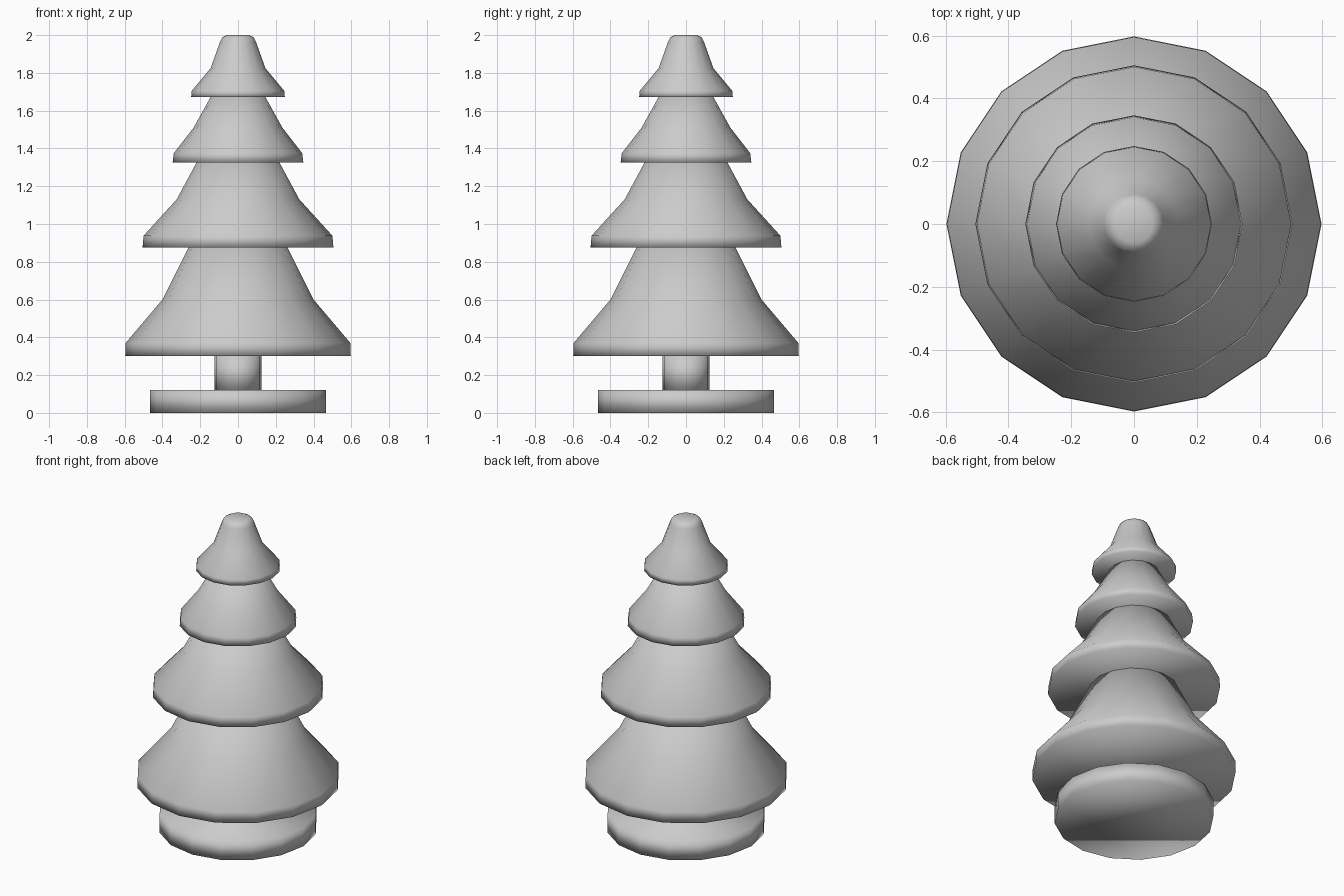
import bpy
import bmesh
from math import cos, sin, tau

SIDES = 16

cube = bpy.data.objects.get("Cube")
if cube:
    bpy.data.objects.remove(cube, do_unlink=True)

grey = bpy.data.materials.new("plain_grey")
grey.use_nodes = True
colour = (0.6, 0.6, 0.6, 1)
grey.diffuse_color = colour
grey.node_tree.nodes["Principled BSDF"].inputs["Base Color"].default_value = colour


def lathe(name, profile):
    """Turn a (radius, height) profile about z and cap both ends."""
    bm = bmesh.new()
    rings = [[bm.verts.new((r * cos(tau * i / SIDES), r * sin(tau * i / SIDES), z))
              for i in range(SIDES)] for r, z in profile]
    for low, high in zip(rings, rings[1:]):
        for i in range(SIDES):
            j = (i + 1) % SIDES
            bm.faces.new((low[i], low[j], high[j], high[i]))
    bm.faces.new(rings[0][::-1])
    bm.faces.new(rings[-1])
    mesh = bpy.data.meshes.new(name)
    bm.to_mesh(mesh)
    bm.free()
    mesh.shade_smooth()
    mesh.materials.append(grey)
    obj = bpy.data.objects.new(name, mesh)
    bpy.context.collection.objects.link(obj)
    return obj


# Stand and trunk
lathe("base_disc", [(0.465, 0), (0.465, 0.12)])
lathe("trunk", [(0.125, 0.12), (0.125, 0.3)])

# Flared branch tiers, lowest first
lathe("bottom_tier", [(0.597, 0.3), (0.595, 0.37), (0.4, 0.6), (0.262, 0.876)])
lathe("lower_middle_tier", [(0.505, 0.876), (0.5, 0.938), (0.325, 1.13), (0.22, 1.325)])
lathe("upper_middle_tier", [(0.346, 1.325), (0.34, 1.375), (0.235, 1.51), (0.145, 1.672)])

# Top tier with a rounded tip
lathe("top_tier", [(0.248, 1.672), (0.245, 1.705), (0.145, 1.825),
                   (0.095, 1.965), (0.083, 1.988), (0.06, 2.0)])
